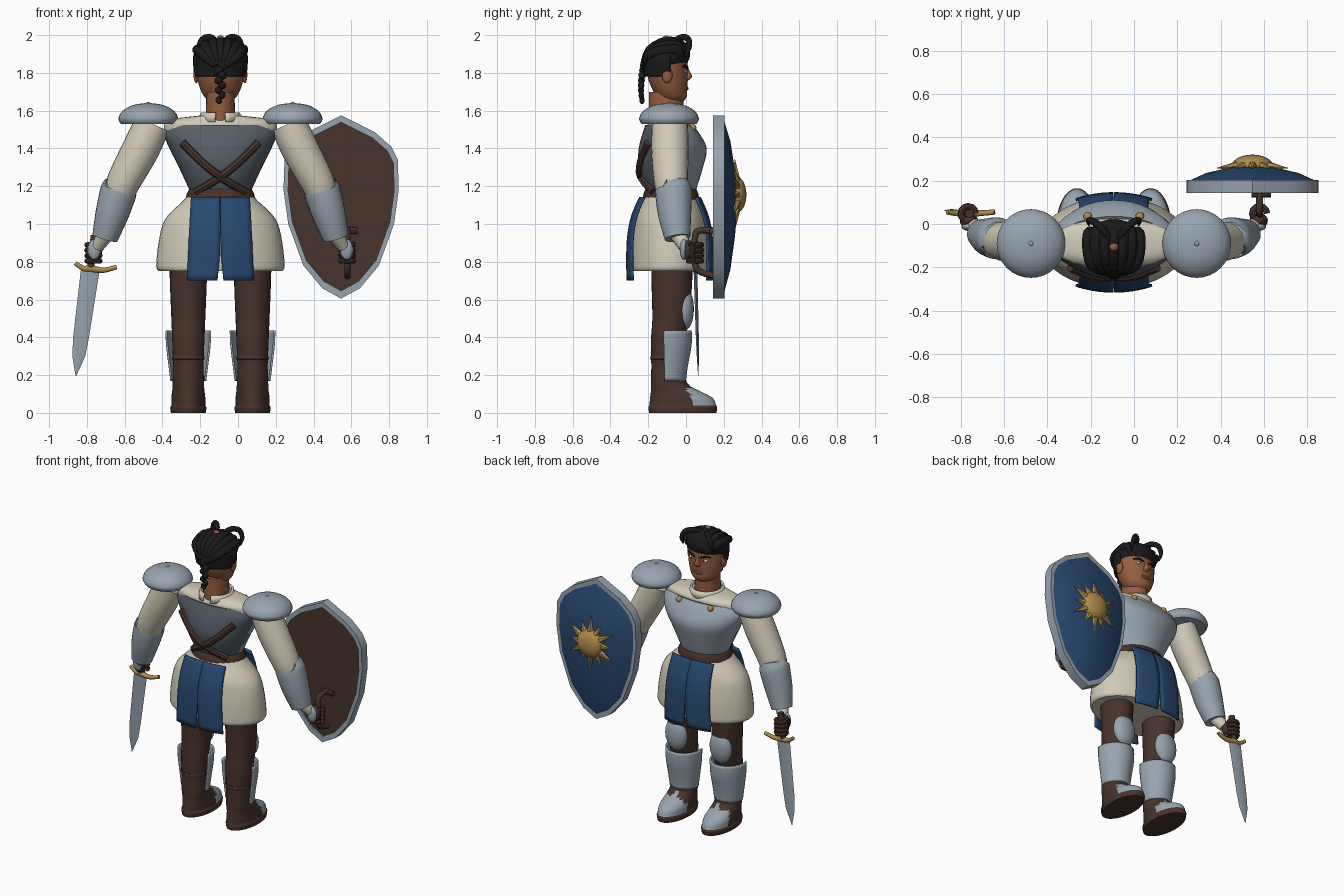
import bpy, bmesh, math
from mathutils import Vector, Matrix

cube = bpy.data.objects.get("Cube")
if cube:
    bpy.data.objects.remove(cube)

CX = -0.093          # body centre line
SIDES = (("left", 1), ("right", -1))
built = []


def material(name, r, g, b):
    m = bpy.data.materials.new(name)
    m.use_nodes = True
    m.diffuse_color = (r, g, b, 1)
    bsdf = next(n for n in m.node_tree.nodes if n.type == "BSDF_PRINCIPLED")
    bsdf.inputs["Base Color"].default_value = (r, g, b, 1)
    bsdf.inputs["Roughness"].default_value = 0.7
    return m


SKIN = material("skin", .30, .11, .05)
HAIR = material("black hair", .01, .01, .01)
CREAM = material("cream cloth", .63, .59, .47)
STEEL = material("steel", .31, .37, .43)
DARK = material("dark steel", .095, .115, .14)
BROWN = material("brown leather", .065, .032, .024)
BLUE = material("blue cloth", .02, .065, .16)
GOLD = material("gold", .42, .26, .07)
WHITE = material("eye white", .75, .72, .65)
LIPS = material("lips", .17, .055, .035)


def finish(name, bm, *mats):
    bmesh.ops.recalc_face_normals(bm, faces=bm.faces[:])
    me = bpy.data.meshes.new(name)
    bm.to_mesh(me)
    bm.free()
    for m in mats:
        me.materials.append(m)
    ob = bpy.data.objects.new(name, me)
    ob.location.x = CX
    bpy.context.collection.objects.link(ob)
    built.append(ob)
    return ob


def skin(name, rings, *mats, closed=True, caps=True, wrap=False):
    """Bridge a list of point rings into a surface."""
    bm = bmesh.new()
    rows = [[bm.verts.new(p) for p in ring] for ring in rings]
    n = len(rows[0])
    pairs = list(zip(rows, rows[1:])) + ([(rows[-1], rows[0])] if wrap else [])
    for a, b in pairs:
        for i in range(n if closed else n - 1):
            j = (i + 1) % n
            bm.faces.new((a[i], a[j], b[j], b[i]))
    if caps and closed:
        bm.faces.new(rows[0])
        bm.faces.new(rows[-1])
    return finish(name, bm, *mats)


def spline(pts, k):
    """Smooth path through tuples of any size."""
    if k < 2 or len(pts) < 3:
        return pts
    ext = [pts[0]] + list(pts) + [pts[-1]]
    out = []
    for a, b, c, d in zip(ext, ext[1:], ext[2:], ext[3:]):
        for s in range(k):
            t = s / k
            out.append(tuple(.5 * (2*q + (r-p)*t + (2*p-5*q+4*r-w)*t*t + (3*q-p-3*r+w)*t**3)
                             for p, q, r, w in zip(a, b, c, d)))
    return out + [pts[-1]]


def loft(name, sections, *mats, n=28, k=3, arc=None):
    """Stack elliptical sections (x, y, z, rx, ry); arc gives an open shell."""
    lo, hi = arc or (0, 360)
    count = n + 1 if arc else n
    angles = [math.radians(lo + (hi - lo) * i / n) for i in range(count)]
    rings = [[(x + rx * math.cos(a), y + ry * math.sin(a), z) for a in angles]
             for x, y, z, rx, ry in spline(sections, k)]
    return skin(name, rings, *mats, closed=not arc)


def tube(name, pts, mat, n=16, k=3, ref=(0, 1, 0)):
    """Sweep a circle along points (x, y, z, radius)."""
    pts = spline(pts, k)
    rings = []
    for i, p in enumerate(pts):
        t = Vector(pts[min(i + 1, len(pts) - 1)][:3]) - Vector(pts[max(i - 1, 0)][:3])
        u = t.cross(Vector(ref)).normalized()
        v = t.cross(u).normalized()
        rings.append([Vector(p[:3]) + max(p[3], .001) * (u * math.cos(a) + v * math.sin(a))
                      for a in (math.tau * j / n for j in range(n))])
    return skin(name, rings, mat)


def ball(name, pos, size, mat, rot=0, axis="X", seg=20):
    bm = bmesh.new()
    m = Matrix.Translation(pos) @ Matrix.Rotation(math.radians(rot), 4, axis) @ Matrix.Diagonal((*size, 1))
    bmesh.ops.create_uvsphere(bm, u_segments=seg, v_segments=seg // 2, radius=1, matrix=m)
    return finish(name, bm, mat)


def thicken(ob, t):
    mod = ob.modifiers.new("thickness", "SOLIDIFY")
    mod.thickness = t
    mod.offset = 0


# Torso: breastplate in front, darker plate behind
torso = loft("torso_plate", [(0, -.075, 1.17, .16, .125), (0, -.08, 1.3, .22, .17),
             (0, -.07, 1.4, .27, .18), (0, -.08, 1.48, .3, .15), (0, -.09, 1.525, .27, .125)],
             STEEL, DARK, n=40)
for f in torso.data.polygons:
    f.material_index = int(f.center.y < -.09)
loft("shoulder_cloth", [(0, -.09, 1.46, .29, .11), (0, -.09, 1.53, .3, .115),
     (0, -.09, 1.555, .26, .1), (0, -.1, 1.575, .1, .09)], CREAM)
loft("neck", [(0, -.105, 1.5, .08, .09), (0, -.105, 1.7, .074, .092)], SKIN)
thicken(loft("collar", [(0, -.1, 1.54, .11, .115), (0, -.1, 1.59, .098, .105)], CREAM, arc=(-75, 255)), .012)
loft("belt", [(0, -.08, 1.13, .185, .15), (0, -.08, 1.16, .178, .145), (0, -.08, 1.185, .165, .135)], BROWN)
for side, s in SIDES:
    tube(side + "_back_strap", [(s*.2, -.2, 1.43, .022), (s*.1, -.238, 1.33, .022),
         (0, -.238, 1.25, .022), (-s*.13, -.17, 1.17, .022)], BROWN, n=8)
    ball(side + "_chest_button", (s*.12, .035, 1.51), (.02, .02, .02), GOLD)

# Skirt and split cloth panels
loft("skirt", [(0, -.085, 1.16, .165, .135), (0, -.085, 1.12, .2, .15), (0, -.085, 1.06, .265, .175),
     (0, -.085, 1.0, .305, .19), (0, -.085, .9, .328, .205), (0, -.085, .8, .339, .212),
     (0, -.085, .765, .338, .212), (0, -.085, .75, .325, .205)], CREAM, n=40)
PANEL = [(1.14, .158, .001, .155), (1.05, .197, .001, .16), (.95, .219, .001, .165),
         (.83, .226, .004, .17), (.7, .224, .016, .176)]
for end, e in (("front", 1), ("back", -1)):
    for side, s in SIDES:
        rows = []
        for z, off, x0, x1 in spline(PANEL, 3):
            xs = [x0 + (x1 - x0) * i / 6 for i in range(7)]
            rows.append([(s * x, -.085 + e * (off - .9 * x * x), z) for x in xs])
        thicken(skin(f"{end}_{side}_cloth", rows, BLUE, closed=False), .012)

# Legs, boots and leg armour
for side, s in SIDES:
    x = s * .17
    loft(side + "_leg", [(x, -.075, .82, .1, .11), (x, -.075, .7, .098, .108), (x, -.08, .5, .09, .098),
         (x, -.095, .4, .086, .09), (x, -.1, .25, .08, .083)], BROWN)
    boot = loft(side + "_boot", [(x, -.017, 0, .092, .178), (x, -.017, .028, .096, .182),
                (x, -.017, .04, .09, .177), (x, -.025, .08, .09, .165), (x, -.06, .12, .085, .125),
                (x, -.09, .16, .083, .095), (x, -.1, .27, .08, .084), (x, -.1, .285, .087, .09),
                (x, -.1, .3, .084, .087)], BROWN, STEEL, n=40)
    for f in boot.data.polygons:
        c = f.center
        f.material_index = int(.045 < c.z < .17 and c.y > .0 + .035 * abs(math.sin(40 * c.x)))
    thicken(loft(side + "_greave", [(x, -.1, .17, .09, .095), (x, -.1, .25, .1, .105),
            (x, -.1, .36, .113, .125), (x, -.1, .435, .116, .125)], STEEL, arc=(-8, 188)), .01)
    ball(side + "_knee_guard", (x, -.005, .55), (.08, .047, .112), STEEL)

# Arms, pauldrons, gloves
for side, s in SIDES:
    px = s * .382
    loft(side + "_pauldron", [(px, -.09, 1.53, .145, .145), (px, -.09, 1.545, .155, .155),
         (px, -.09, 1.565, .157, .157), (px, -.09, 1.6, .135, .135), (px, -.09, 1.63, .08, .08),
         (px, -.09, 1.64, .012, .012)], STEEL, n=32)
    ball(side + "_pauldron_rivet", (px, -.09, 1.638), (.012, .012, .008), STEEL, seg=12)
    tube(side + "_sleeve", [(s*.36, -.085, 1.53, .095), (s*.42, -.085, 1.4, .099),
         (s*.51, -.08, 1.23, .09), (s*.54, -.07, 1.15, .08)], CREAM, n=24)
    tube(side + "_bracer", [(s*.535, -.068, 1.185, .09), (s*.54, -.066, 1.17, .097),
         (s*.575, -.06, 1.05, .088), (s*.612, -.045, .925, .068)], STEEL, n=24)
    tube(side + "_wrist", [(s*.605, -.045, .95, .045), (s*.65, -.005, .88, .034)], CREAM)
    ball(side + "_palm", (s*.668, .015, .86), (.042, .035, .055), BROWN)
    ball(side + "_hand_plate", (s*.668, -.012, .865), (.034, .02, .055), STEEL)
    for i in range(4):
        z = .805 + .028 * i
        ring = [(s*.672 + .034 * math.cos(a), .048 + .034 * math.sin(a), z, .015)
                for a in (math.tau * j / 12 for j in range(12))]
        tube(f"{side}_finger_{i + 1}", ring, BROWN, n=8, k=1, ref=(0, 0, 1))

# Sword
tube("sword_grip", [(-.688, .05, .76, .018), (-.667, .048, .94, .02)], BROWN)
tube("sword_guard", [(-.768, .055, .792, .012), (-.725, .05, .765, .014), (-.685, .05, .764, .019),
     (-.62, .05, .755, .014), (-.55, .055, .772, .012)], GOLD, n=12)
loft("sword_blade", [(-.688, .05, .765, .05, .01), (-.738, .06, .4, .042, .008),
     (-.75, .063, .3, .034, .006), (-.765, .065, .195, .002, .001)], STEEL, n=4, k=1)

# Shield: rim, back board, domed face, sun emblem, handle
SX, SZ = .639, 1.12
HALF = [(.0, .455), (.18, .365), (.265, .29), (.3, .22), (.305, .06), (.28, -.12), (.2, -.34), (.1, -.46)]
OUTLINE = HALF + [(0, -.515)] + [(-x, z) for x, z in HALF[:0:-1]]


def plate_ring(scale, y):
    return [(SX + x * scale, y, SZ + z * scale) for x, z in OUTLINE]


skin("shield_rim", [plate_ring(1, .142), plate_ring(1, .203), plate_ring(.92, .203), plate_ring(.92, .142)],
     STEEL, wrap=True, caps=False)
skin("shield_back", [plate_ring(.94, .152), plate_ring(.94, .165)], BROWN)
skin("shield_face", [plate_ring(.94, .18), plate_ring(.93, .203), plate_ring(.7, .235),
     plate_ring(.35, .26), plate_ring(.05, .27)], BLUE)
tube("shield_handle", [(.672, .155, .965, .017), (.672, .07, .965, .017), (.672, .048, .93, .017),
     (.672, .048, .79, .017), (.672, .08, .745, .017), (.672, .155, .725, .017)], BROWN, n=10, ref=(1, 0, 0))
tube("shield_handle_bar", [(.635, .14, .965, .018), (.725, .14, .965, .018)], BROWN, n=8)
ball("sun_disc", (SX, .268, 1.155), (.095, .052, .095), GOLD, seg=24)
for i in range(12):
    a = math.tau * i / 12
    reach = .19 if i % 2 == 0 else .155
    tube(f"sun_ray_{i + 1}", [(SX + r * math.sin(a), y, 1.155 + r * math.cos(a), w)
         for r, y, w in ((.075, .268, .024), (reach, .258, .001))], GOLD, n=6)

# Head and face
loft("head", [(0, -.075, 1.645, .05, .055), (0, -.075, 1.67, .082, .078), (0, -.085, 1.71, .105, .091),
     (0, -.095, 1.76, .12, .103), (0, -.1, 1.82, .128, .108), (0, -.1, 1.88, .125, .105),
     (0, -.1, 1.94, .09, .08), (0, -.1, 1.965, .03, .03)], SKIN)
loft("nose", [(0, -.002, 1.758, .014, .012), (0, .002, 1.772, .023, .026), (0, .003, 1.785, .018, .03),
     (0, .0, 1.81, .012, .02), (0, -.003, 1.84, .01, .01)], SKIN, n=14)
ball("mouth", (0, .004, 1.718), (.034, .009, .011), LIPS)
for side, s in SIDES:
    ball(side + "_eye", (s*.05, -.005, 1.808), (.021, .011, .009), WHITE, -s * 8, "Y", 14)
    ball(side + "_pupil", (s*.048, .003, 1.808), (.007, .005, .007), HAIR, seg=10)
    tube(side + "_brow", [(s*.022, .008, 1.824, .006), (s*.055, .002, 1.836, .007),
         (s*.085, -.02, 1.832, .004)], HAIR, n=8)
    ball(side + "_ear", (s*.128, -.1, 1.79), (.015, .028, .045), SKIN, seg=14)

# Swept hair, forelocks and braid
ball("hair_cap", (0, -.105, 1.883), (.145, .13, .096), HAIR, 18, seg=28)
thicken(loft("hair_nape", [(0, -.1, 1.782, .13, .115), (0, -.1, 1.82, .137, .121),
        (0, -.1, 1.89, .14, .124)], HAIR, arc=(172, 368)), .012)
for i in range(-3, 4):
    w = i / 3
    tube(f"hair_lock_{i + 4}", [(w*.1, .005 - .035*w*w, 1.875, .014), (w*.115, -.02 - .02*w*w, 1.94 - .02*w*w, .026),
         (w*.12, -.1, 1.965 - .045*w*w, .028), (w*.1, -.19, 1.92 - .02*w*w, .026),
         (w*.03, -.225, 1.84, .018)], HAIR, n=10, ref=(1, 0, 0))
for side, s in SIDES:
    tube(side + "_forelock", [(s*.02, -.07, 1.965, .016), (s*.055, -.02, 1.988, .018),
         (s*.095, .012, 1.978, .017), (s*.115, .015, 1.93, .014), (s*.115, -.005, 1.885, .005)],
         HAIR, n=10, ref=(1, 0, 0))
ball("hair_crown", (0, -.105, 1.984), (.02, .02, .014), SKIN, seg=12)
for i in range(8):
    t = i / 7
    ball(f"braid_{i + 1}", ((-1)**i * .009, -.222 - .016 * math.sin(t * 2.4), 1.84 - .185 * t),
         (.03 - .013*t, .022 - .008*t, .021), HAIR, (-1)**i * 28, "Y", 12)

# Smooth shading with crisp edges
bpy.ops.object.select_all(action="DESELECT")
for ob in built:
    ob.select_set(True)
bpy.context.view_layer.objects.active = built[0]
bpy.ops.object.shade_smooth_by_angle(angle=math.radians(38))
